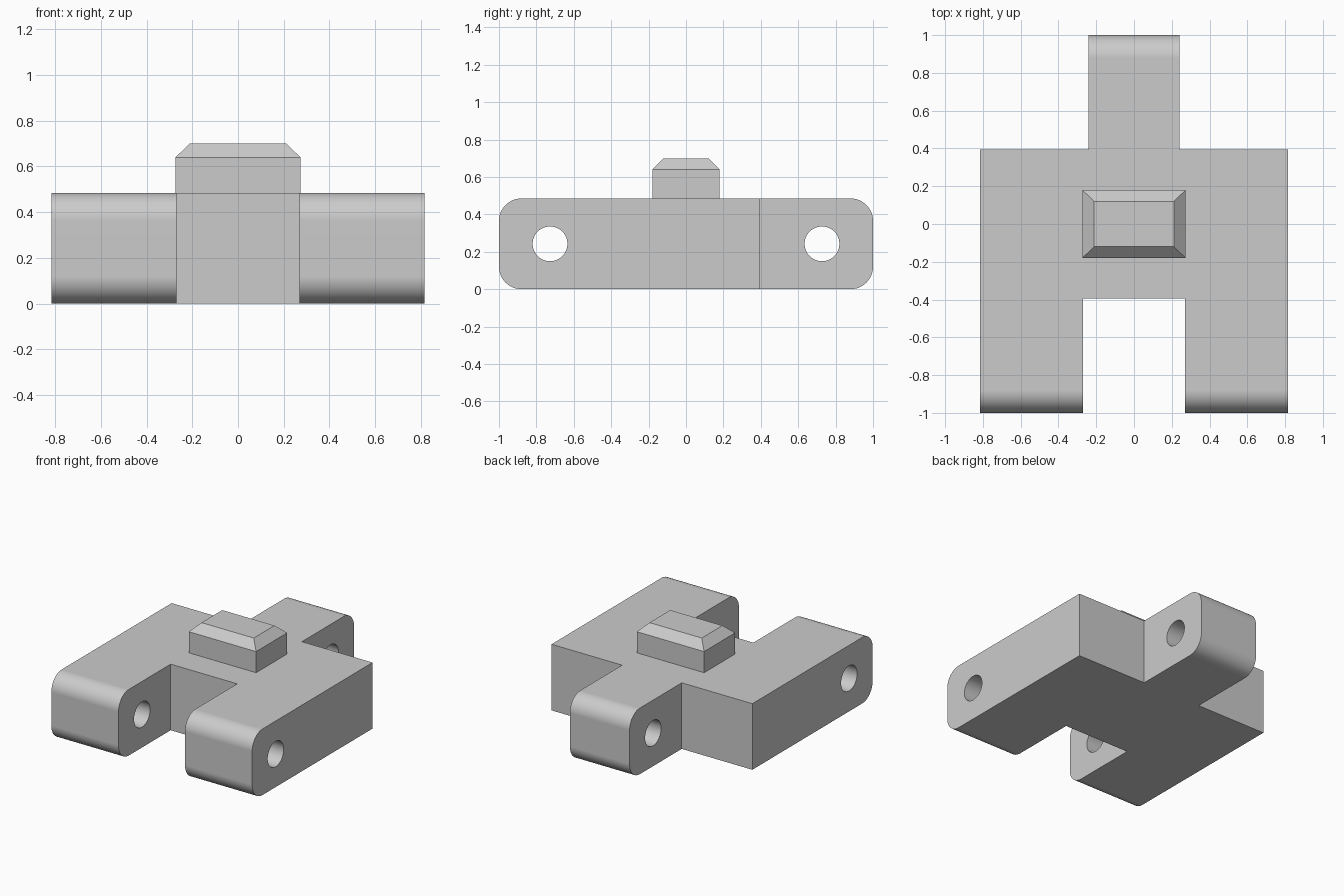
import bpy
import bmesh

cube = bpy.data.objects.get("Cube")
if cube:
    bpy.data.objects.remove(cube, do_unlink=True)

HEIGHT = 0.485
HOLE_Y, HOLE_R = 0.727, 0.093

grey = bpy.data.materials.new("light grey")
grey.use_nodes = True
grey.diffuse_color = (0.6, 0.6, 0.6, 1)
grey.node_tree.nodes["Principled BSDF"].inputs["Base Color"].default_value = (0.6, 0.6, 0.6, 1)


def make_object(name, bm):
    bmesh.ops.recalc_face_normals(bm, faces=bm.faces)
    mesh = bpy.data.meshes.new(name)
    bm.to_mesh(mesh)
    bm.free()
    mesh.materials.append(grey)
    obj = bpy.data.objects.new(name, mesh)
    bpy.context.collection.objects.link(obj)
    return obj


def activate(obj):
    bpy.ops.object.select_all(action='DESELECT')
    obj.select_set(True)
    bpy.context.view_layer.objects.active = obj


# Link body: mirrored plan outline with two front arms and one rear tab
half = [(0.27, -0.395), (0.27, -1), (0.815, -1), (0.815, 0.395), (0.242, 0.395), (0.242, 1)]
outline = half + [(-x, y) for x, y in reversed(half)]
bm = bmesh.new()
base = bm.faces.new([bm.verts.new((x, y, 0)) for x, y in outline])
top = bmesh.ops.extrude_face_region(bm, geom=[base])["geom"]
bmesh.ops.translate(bm, verts=[v for v in top if isinstance(v, bmesh.types.BMVert)], vec=(0, 0, HEIGHT))

# Rounded ends of the arms and tab
ends = [e for e in bm.edges
        if all(abs(v.co.y) > 0.99 for v in e.verts)
        and abs(e.verts[0].co.z - e.verts[1].co.z) < 0.01]
bmesh.ops.bevel(bm, geom=ends, offset=0.12, segments=12, profile=0.5, affect='EDGES')
body = make_object("link_body", bm)

# Pin holes through the arms and tab
activate(body)
for name, y in (("front_hole_cutter", -HOLE_Y), ("rear_hole_cutter", HOLE_Y)):
    bpy.ops.mesh.primitive_cylinder_add(vertices=48, radius=HOLE_R, depth=2,
                                        location=(0, y, HEIGHT / 2), rotation=(0, 1.570796, 0))
    cutter = bpy.context.object
    cutter.name = name
    cutter.hide_render = True
    cutter.data.materials.append(grey)
    activate(body)
    cut = body.modifiers.new("pin_hole", 'BOOLEAN')
    cut.operation = 'DIFFERENCE'
    cut.solver = 'EXACT'
    cut.object = cutter
    bpy.ops.object.modifier_apply(modifier=cut.name)
    bpy.data.objects.remove(cutter, do_unlink=True)

bpy.ops.object.shade_smooth_by_angle(angle=0.5)
weighted = body.modifiers.new("flat_face_normals", 'WEIGHTED_NORMAL')
weighted.keep_sharp = True

# Raised block with a chamfered top
bm = bmesh.new()
rings = [(0.273, 0.18, HEIGHT), (0.273, 0.18, 0.64), (0.212, 0.12, 0.70)]
loops = [[bm.verts.new((sx * x, sy * y, z)) for sx, sy in ((-1, -1), (1, -1), (1, 1), (-1, 1))]
         for x, y, z in rings]
for low, high in zip(loops, loops[1:]):
    for i in range(4):
        j = (i + 1) % 4
        bm.faces.new((low[i], low[j], high[j], high[i]))
bm.faces.new(loops[0][::-1])
bm.faces.new(loops[-1])
make_object("raised_block", bm)
